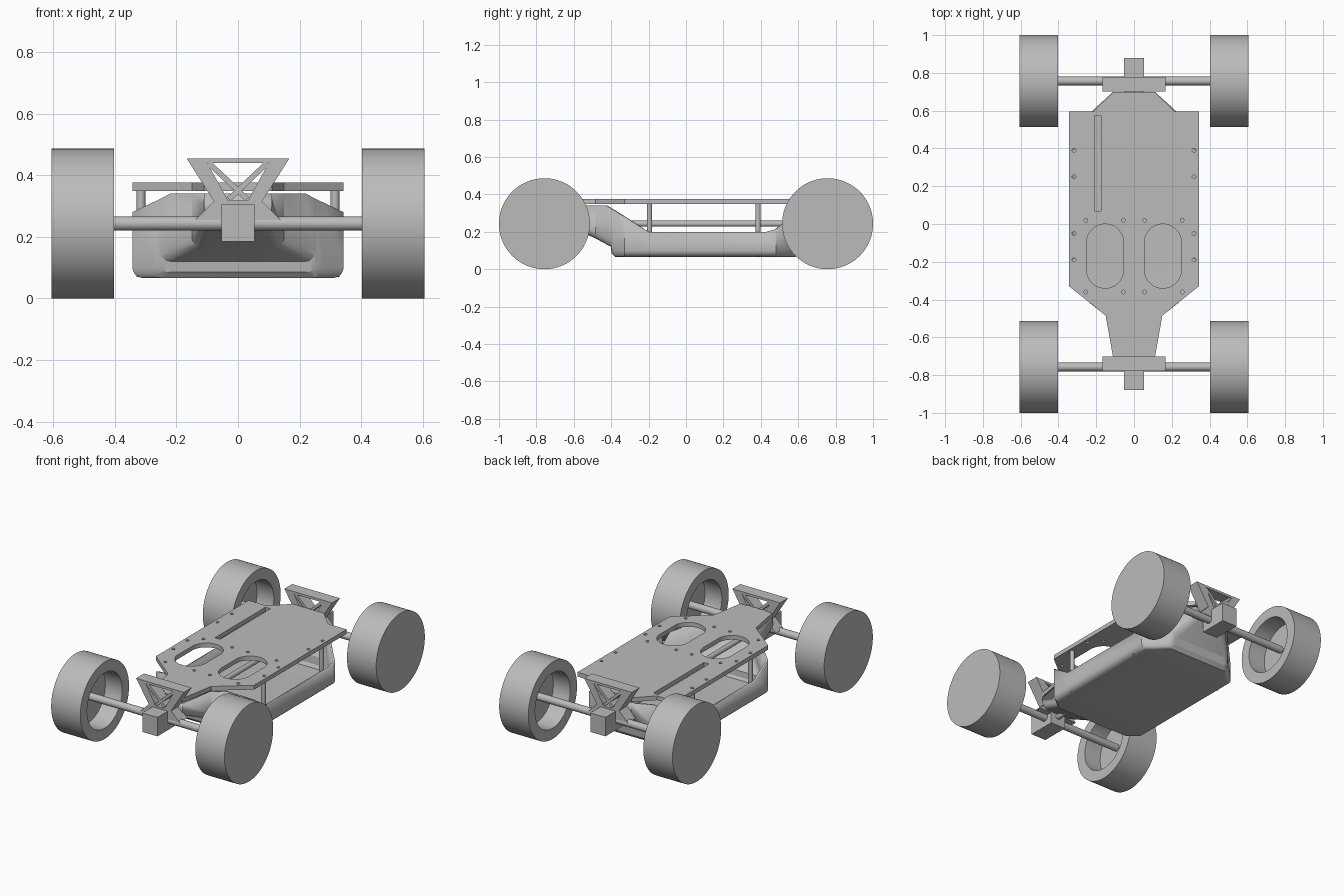
import bpy, bmesh, math
from mathutils import Vector

if "Cube" in bpy.data.objects:
    bpy.data.objects.remove(bpy.data.objects["Cube"])

grey = bpy.data.materials.new("plain_grey")
grey.use_nodes = True
grey.diffuse_color = (0.5, 0.5, 0.5, 1)
grey.node_tree.nodes["Principled BSDF"].inputs["Base Color"].default_value = (0.5, 0.5, 0.5, 1)


def activate(ob):
    bpy.ops.object.select_all(action="DESELECT")
    ob.select_set(True)
    bpy.context.view_layer.objects.active = ob


def finish(name, bm, smooth=True):
    bmesh.ops.recalc_face_normals(bm, faces=bm.faces)
    mesh = bpy.data.meshes.new(name)
    bm.to_mesh(mesh)
    bm.free()
    ob = bpy.data.objects.new(name, mesh)
    bpy.context.collection.objects.link(ob)
    mesh.materials.append(grey)
    if smooth:
        activate(ob)
        bpy.ops.object.shade_smooth_by_angle(angle=math.radians(25))
    return ob


def loft(bm, rings, closed):
    """Skin a list of point rings and cap both ends."""
    rows = [[bm.verts.new(p) for p in ring] for ring in rings]
    n = len(rows[0])
    for a, b in zip(rows, rows[1:]):
        for i in range(n if closed else n - 1):
            j = (i + 1) % n
            bm.faces.new((a[i], a[j], b[j], b[i]))
    bm.faces.new(rows[0])
    bm.faces.new(rows[-1])


def box(name, lo, hi):
    bm = bmesh.new()
    bmesh.ops.create_cube(bm, size=1)
    for v in bm.verts:
        v.co = [(l + h) / 2 + c * (h - l) for l, h, c in zip(lo, hi, v.co)]
    return finish(name, bm, False)


def lathe(name, profile, origin, axis, segments=64):
    """Turn (distance, radius) steps about an axis."""
    turn = Vector(axis).to_track_quat("Z", "Y")
    rings = []
    for d, r in profile:
        ring = []
        for i in range(segments):
            a = math.tau * i / segments
            ring.append(Vector(origin) + turn @ Vector((r * math.cos(a), r * math.sin(a), d)))
        rings.append(ring)
    bm = bmesh.new()
    loft(bm, rings, True)
    return finish(name, bm)


def sheet(name, loops, thickness):
    """Flat outline with holes, extruded to a thickness about its plane."""
    cu = bpy.data.curves.new(name, "CURVE")
    cu.dimensions = "2D"
    cu.fill_mode = "BOTH"
    cu.extrude = thickness / 2
    for pts in loops:
        sp = cu.splines.new("POLY")
        sp.points.add(len(pts) - 1)
        for p, (x, y) in zip(sp.points, pts):
            p.co = (x, y, 0, 1)
        sp.use_cyclic_u = True
    ob = bpy.data.objects.new(name, cu)
    bpy.context.collection.objects.link(ob)
    activate(ob)
    bpy.ops.object.convert(target="MESH")
    ob = bpy.context.view_layer.objects.active
    ob.data.materials.clear()
    ob.data.materials.append(grey)
    for f in ob.data.polygons:
        f.use_smooth = False
    return ob


def mirrored(half):
    return half + [(-x, y) for x, y in reversed(half)]


def oval(cx, cy, r, half_len=0, n=32):
    pts = []
    for i in range(n):
        a = math.tau * (i + 0.5) / n
        pts.append((cx + r * math.cos(a), cy + r * math.sin(a) + math.copysign(half_len, math.sin(a))))
    return pts


# Top deck with hand openings, slot and screw holes
deck = [mirrored([(0.11, -0.71), (0.15, -0.485), (0.343, -0.33), (0.343, 0.595),
                  (0.215, 0.595), (0.11, 0.70)])]
deck.append([(-0.21, 0.07), (-0.175, 0.07), (-0.175, 0.575), (-0.21, 0.575)])
for s in (-1, 1):
    deck.append(oval(s * 0.153, -0.17, 0.098, 0.072))
    deck += [oval(s * x, y, 0.01, n=12) for x in (0.055, 0.255) for y in (0.02, -0.36)]
    deck += [oval(s * 0.318, y, 0.01, n=12) for y in (0.39, 0.25, -0.05, -0.19)]
top_deck = sheet("top_deck", deck, 0.027)
top_deck.location.z = 0.362

# Hollow lower tub: y, half width, floor height, rim height
stations = [(-0.71, 0.11, 0.265, 0.34), (-0.485, 0.15, 0.165, 0.34), (-0.43, 0.22, 0.135, 0.34),
            (-0.402, 0.253, 0.12, 0.323), (-0.398, 0.258, 0.085, 0.32), (-0.38, 0.28, 0.066, 0.31),
            (-0.33, 0.343, 0.066, 0.28), (-0.2, 0.343, 0.066, 0.2), (0.43, 0.343, 0.066, 0.2),
            (0.48, 0.343, 0.066, 0.213), (0.52, 0.303, 0.066, 0.24), (0.585, 0.235, 0.066, 0.3),
            (0.605, 0.215, 0.09, 0.315), (0.61, 0.21, 0.14, 0.32), (0.70, 0.11, 0.265, 0.34)]
rings = []
for y, w, floor, rim in stations:
    r = 0.035
    side = [(w, rim)]
    for i in range(6):
        a = math.pi / 2 * i / 5
        side.append((w - r + r * math.cos(a), floor + r - r * math.sin(a)))
    rings.append([(x, y, z) for x, z in mirrored(side)])
bm = bmesh.new()
loft(bm, rings, False)
tub = finish("lower_tub", bm)
wall = tub.modifiers.new("wall", "SOLIDIFY")
wall.thickness = 0.012
wall.offset = -1

# Deck posts
for s, side in ((-1, "right"), (1, "left")):
    for y, end in ((-0.195, "front"), (0.385, "rear")):
        lathe(f"{end}_{side}_post", [(0.07, 0.014), (0.35, 0.014)], (s * 0.315, y, 0), (0, 0, 1), 24)

# Central drive shaft
lathe("drive_shaft", [(-0.72, 0.016), (0.72, 0.016)], (0, 0, 0.243), (0, 1, 0), 24)

# Running gear at each end
for e, end in ((-1, "front"), (1, "rear")):
    yc = e * 0.757
    lathe(f"{end}_axle", [(-0.5, 0.023), (0.5, 0.023)], (0, yc, 0.243), (1, 0, 0), 32)
    ya, yb = sorted((e * 0.70, e * 0.88))
    box(f"{end}_gearbox", (-0.053, ya, 0.185), (0.053, yb, 0.305))

    # Braced tower: outline with window, plus crossed struts
    outline = mirrored([(0.138, 0.255), (0.078, 0.315), (0.167, 0.455)])
    window = mirrored([(0.032, 0.318), (0.1, 0.44)])
    parts = [sheet(f"{end}_tower", [outline, window], 0.078)]
    for s in (-1, 1):
        strut = [(s * -0.036, 0.328), (s * -0.024, 0.316), (s * 0.103, 0.435), (s * 0.088, 0.445)]
        parts.append(sheet(f"{end}_tower_strut", [strut], 0.07))
    for p in parts:
        p.rotation_euler.x = math.pi / 2
        p.location.y = e * 0.74

    # Wheels, closed outside and dished inside
    for s, side in ((-1, "right"), (1, "left")):
        lathe(f"{end}_{side}_wheel",
              [(0.52, 0.175), (0.402, 0.175), (0.402, 0.243), (0.606, 0.243)],
              (0, yc, 0.243), (s, 0, 0), 96)
